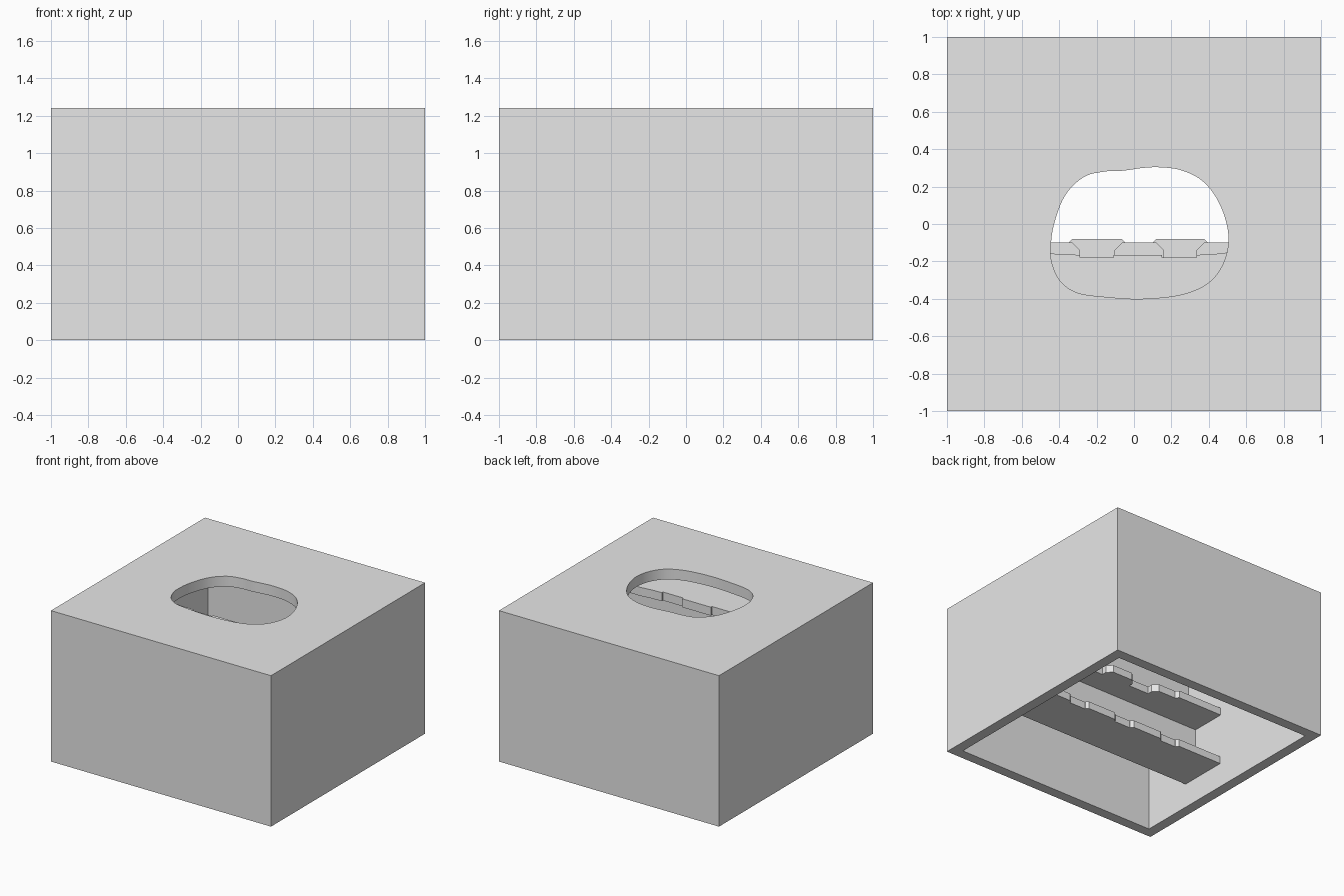
import bpy
import bmesh

cube = bpy.data.objects.get("Cube")
if cube:
    bpy.data.objects.remove(cube, do_unlink=True)

grey = bpy.data.materials.new("light grey")
grey.use_nodes = True
grey.diffuse_color = (0.8, 0.8, 0.8, 1)
for node in grey.node_tree.nodes:
    if node.type == 'BSDF_PRINCIPLED':
        node.inputs["Base Color"].default_value = (0.8, 0.8, 0.8, 1)

HEIGHT = 1.24
WALL = 0.085
INNER = 1 - WALL


def prism(name, outline, z0, z1):
    """Extrude a flat outline from z0 up to z1."""
    bm = bmesh.new()
    face = bm.faces.new([bm.verts.new((x, y, z0)) for x, y in outline])
    top = bmesh.ops.extrude_face_region(bm, geom=[face])["geom"]
    bmesh.ops.translate(bm, vec=(0, 0, z1 - z0),
                        verts=[v for v in top if isinstance(v, bmesh.types.BMVert)])
    bmesh.ops.recalc_face_normals(bm, faces=bm.faces)
    mesh = bpy.data.meshes.new(name)
    bm.to_mesh(mesh)
    bm.free()
    mesh.materials.append(grey)
    obj = bpy.data.objects.new(name, mesh)
    bpy.context.collection.objects.link(obj)
    return obj


def rectangle(x, y0, y1):
    return [(-x, y0), (x, y0), (x, y1), (-x, y1)]


def smooth_loop(points, steps=6):
    """Closed Catmull-Rom curve through the points."""
    n, loop = len(points), []
    for i in range(n):
        a, b, c, d = (points[(i + k - 1) % n] for k in range(4))
        for s in range(steps):
            t = s / steps
            loop.append(tuple(
                0.5 * (2 * q + (r - p) * t + (2 * p - 5 * q + 4 * r - w) * t ** 2
                       + (3 * q - p - 3 * r + w) * t ** 3)
                for p, q, r, w in zip(a, b, c, d)))
    return loop


def cut(target, cutter):
    """Subtract the cutter and remove it."""
    mod = target.modifiers.new("cut", 'BOOLEAN')
    mod.operation = 'DIFFERENCE'
    mod.solver = 'EXACT'
    mod.object = cutter
    cutter.hide_render = True
    bpy.context.view_layer.objects.active = target
    bpy.ops.object.modifier_apply(modifier=mod.name)
    bpy.data.objects.remove(cutter, do_unlink=True)


# Box shell, open underneath, with a rounded opening in the lid
opening = [(-0.445, -0.14), (-0.43, -0.01), (-0.37, 0.15), (-0.27, 0.25),
           (-0.16, 0.28), (-0.06, 0.285), (0.05, 0.3), (0.14, 0.303),
           (0.25, 0.288), (0.36, 0.235), (0.44, 0.14), (0.49, 0.02),
           (0.505, -0.1), (0.47, -0.225), (0.39, -0.32), (0.25, -0.378),
           (0.04, -0.4), (-0.15, -0.39), (-0.3, -0.368), (-0.39, -0.31),
           (-0.435, -0.22)]
box = prism("box_shell", rectangle(1, -1, 1), 0, HEIGHT)
cut(box, prism("cavity_cutter", rectangle(INNER, -INNER, INNER), -0.2, HEIGHT - WALL))
cut(box, prism("opening_cutter", smooth_loop(opening), HEIGHT - 0.2, HEIGHT + 0.2))
bpy.ops.object.select_all(action='DESELECT')
box.select_set(True)
bpy.context.view_layer.objects.active = box
bpy.ops.object.shade_smooth_by_angle()


def notch(x0, x1, edge, floor, bevel):
    """Notch in a back edge, with slanted shoulders."""
    a, b = x0 + bevel, x1 - bevel
    return [(x0, edge), (a, edge - bevel), (a, floor),
            (b, floor), (b, edge - bevel), (x1, edge)]


def shelf(name, front, back, z0, z1):
    """Shelf between the side walls; back edge listed from -x to +x."""
    span = INNER + 0.005
    outline = [(span, front), (-span, front), (-span, back[0][1])]
    outline += back + [(span, back[-1][1])]
    prism(name, outline, z0, z1)


# Lower shelf with broad tabs
lower = []
for x0, x1 in ((-0.51, -0.33), (-0.065, 0.12), (0.375, 0.56)):
    lower += notch(x0, x1, -0.08, -0.105, 0.02)
shelf("lower_shelf", -0.487, lower, 0.2, 0.26)

# Middle shelf with two deep notches in a shallow recess
middle = [(-0.51, -0.075), (-0.485, -0.1)]
for x0, x1 in ((-0.33, -0.065), (0.12, 0.375)):
    middle += notch(x0, x1, -0.1, -0.18, 0.04)
middle += [(0.535, -0.1), (0.56, -0.075)]
shelf("middle_shelf", -0.535, middle, 0.62, 0.68)

# Upper shelf, set further forward with two shallow notches
upper = [(-0.5, -0.15), (-0.4, -0.162)]
for x0, x1 in ((-0.29, -0.11), (0.15, 0.335)):
    upper += [(x0, -0.165), (x0, -0.18), (x1, -0.18), (x1, -0.165)]
upper += [(0.42, -0.162), (0.52, -0.15)]
shelf("upper_shelf", -0.535, upper, 1.05, 1.12)

# Upright panels joining the shelves
prism("lower_riser", rectangle(INNER + 0.005, -0.452, -0.369), 0.26, 0.62)
prism("upper_riser", rectangle(INNER + 0.005, -0.535, -0.452), 0.68, 1.05)
